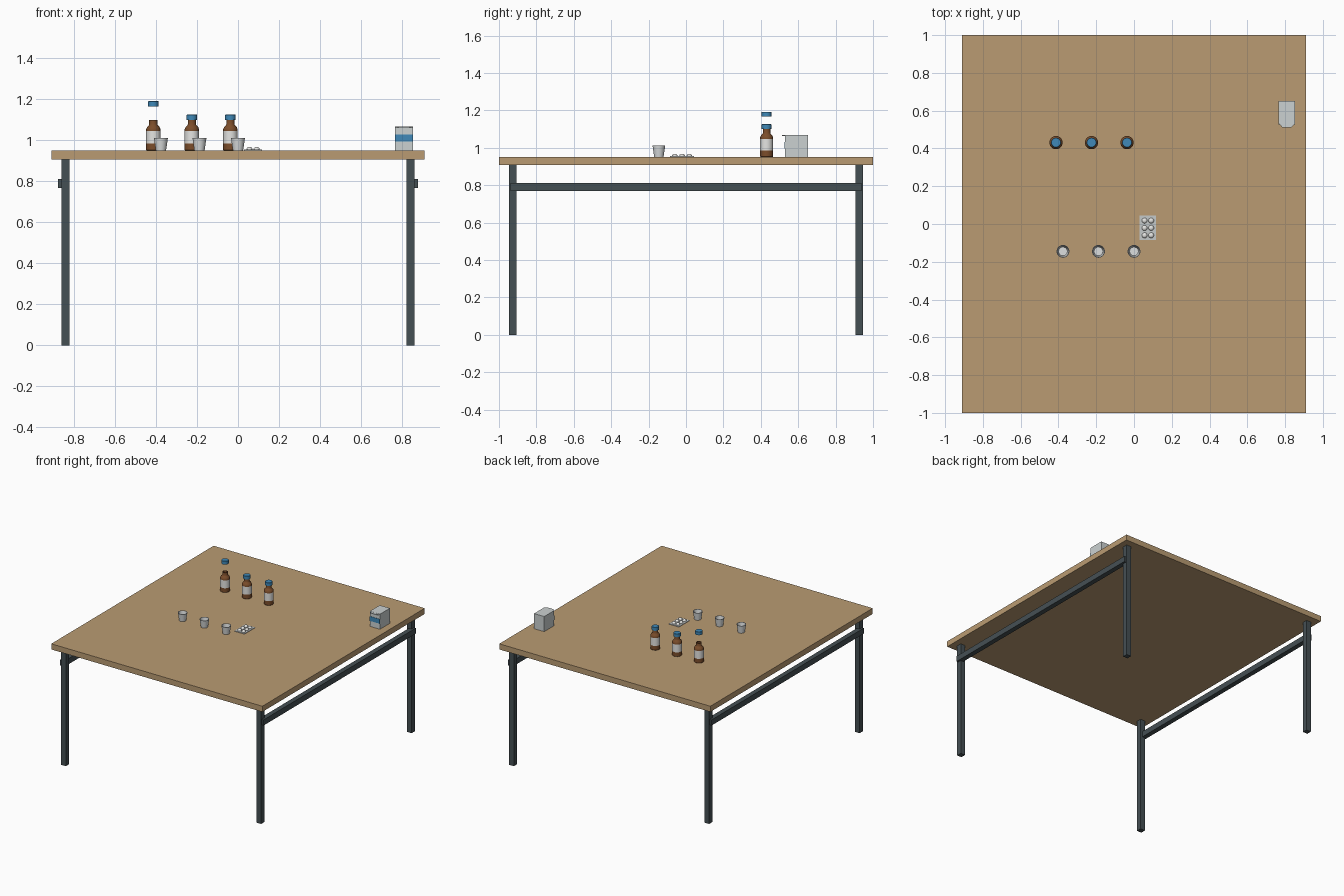
import bpy, bmesh, math

if "Cube" in bpy.data.objects:
    bpy.data.objects.remove(bpy.data.objects["Cube"])


def material(name, rgb):
    m = bpy.data.materials.new(name)
    m.use_nodes = True
    colour = (*rgb, 1)
    m.diffuse_color = colour
    m.node_tree.nodes["Principled BSDF"].inputs["Base Color"].default_value = colour
    return m


WOOD = material("light wood", (0.49, 0.33, 0.17))
STEEL = material("dark steel", (0.06, 0.08, 0.088))
AMBER = material("amber glass", (0.2, 0.075, 0.024))
LABEL = material("label white", (0.78, 0.78, 0.76))
BLUE = material("cap blue", (0.05, 0.25, 0.48))
CUP = material("cup white", (0.72, 0.74, 0.74))
CARD = material("pale grey card", (0.6, 0.64, 0.64))
FOIL = material("foil grey", (0.56, 0.59, 0.59))


def finish(name, bm, mats, smooth=False):
    bmesh.ops.remove_doubles(bm, verts=bm.verts, dist=1e-5)
    bmesh.ops.recalc_face_normals(bm, faces=bm.faces)
    me = bpy.data.meshes.new(name)
    bm.to_mesh(me)
    bm.free()
    for m in mats:
        me.materials.append(m)
    ob = bpy.data.objects.new(name, me)
    bpy.context.scene.collection.objects.link(ob)
    if smooth:
        bpy.ops.object.select_all(action="DESELECT")
        ob.select_set(True)
        bpy.context.view_layer.objects.active = ob
        bpy.ops.object.shade_smooth_by_angle(angle=math.radians(35))
    return ob


def box(name, lo, hi, mat):
    bm = bmesh.new()
    bmesh.ops.create_cube(bm, size=1)
    for v in bm.verts:
        for i in range(3):
            v.co[i] = hi[i] if v.co[i] > 0 else lo[i]
    return finish(name, bm, [mat])


def lathe(name, x, y, z, profile, mats, rule=None, seg=28):
    """Revolve (radius, height) points; rule gives a material slot by height."""
    bm = bmesh.new()
    verts = [bm.verts.new((r, 0, h)) for r, h in profile]
    edges = [bm.edges.new(pair) for pair in zip(verts, verts[1:])]
    bmesh.ops.spin(bm, geom=verts + edges, angle=math.tau, steps=seg,
                   axis=(0, 0, 1), cent=(0, 0, 0))
    bmesh.ops.remove_doubles(bm, verts=bm.verts, dist=1e-5)
    if rule:
        for f in bm.faces:
            f.material_index = rule(f.calc_center_median().z)
    ob = finish(name, bm, mats, smooth=True)
    ob.location = (x, y, z)
    return ob


# Table
TOP = 0.951
box("table_top", (-0.91, -1, 0.907), (0.91, 1, TOP), WOOD)
for sx, side in ((-1, "right"), (1, "left")):
    for sy, end in ((-1, "front"), (1, "back")):
        cx, cy = sx * 0.842, sy * 0.926
        box(f"{end}_{side}_leg", (cx - 0.02, cy - 0.02, 0),
            (cx + 0.02, cy + 0.02, 0.907), STEEL)
    cx = sx * 0.858
    box(f"{side}_rail", (cx - 0.019, -0.937, 0.768),
        (cx + 0.019, 0.937, 0.812), STEEL)

# Bottles with caps; the first cap hovers above its bottle
bottle = [(0, 0), (0.032, 0), (0.035, 0.003), (0.035, 0.035), (0.035, 0.096),
          (0.035, 0.104), (0.031, 0.114), (0.022, 0.123), (0.02, 0.127),
          (0.02, 0.149), (0.015, 0.149), (0.015, 0.125), (0, 0.125)]
cap = [(0, 0), (0.026, 0), (0.026, 0.024), (0.024, 0.026), (0, 0.026)]
for i, lift in enumerate((0.215, 0.149, 0.149)):
    x = -0.413 + 0.188 * i
    lathe(f"bottle_{i + 1}", x, 0.431, TOP, bottle, [AMBER, LABEL],
          lambda h: int(0.036 < h < 0.095))
    lathe(f"bottle_cap_{i + 1}", x, 0.431, TOP + lift, cap, [BLUE])

# Measuring cups
cup = [(0, 0), (0.025, 0), (0.034, 0.061), (0.031, 0.061), (0.023, 0.006), (0, 0.006)]
for i in range(3):
    lathe(f"cup_{i + 1}", -0.376 + 0.188 * i, -0.145, TOP, cup, [CUP])

# Blister pack of six pills
box("blister_sheet", (0.03, -0.086, TOP), (0.116, 0.044, TOP + 0.004), FOIL)
pill = [(0.0145, 0), (0.0145, 0.005), (0.012, 0.01), (0.007, 0.013), (0, 0.014)]
for i in range(2):
    for j in range(3):
        lathe(f"pill_{i}_{j}", 0.056 + 0.035 * i, -0.06 + 0.039 * j,
              TOP + 0.003, pill, [LABEL], seg=16)

# Carton with a front band and a small tapered flap at the top
box("carton", (0.766, 0.53, TOP), (0.853, 0.652, 1.069), CARD)
box("carton_band", (0.766, 0.527, 0.995), (0.853, 0.531, 1.03), BLUE)
flap = box("carton_flap", (0.768, 0.512, 1.064), (0.851, 0.531, 1.068), CARD)
for v in flap.data.vertices:
    if v.co.y < 0.52:
        v.co.x = 0.8095 + (v.co.x - 0.8095) * 0.6
